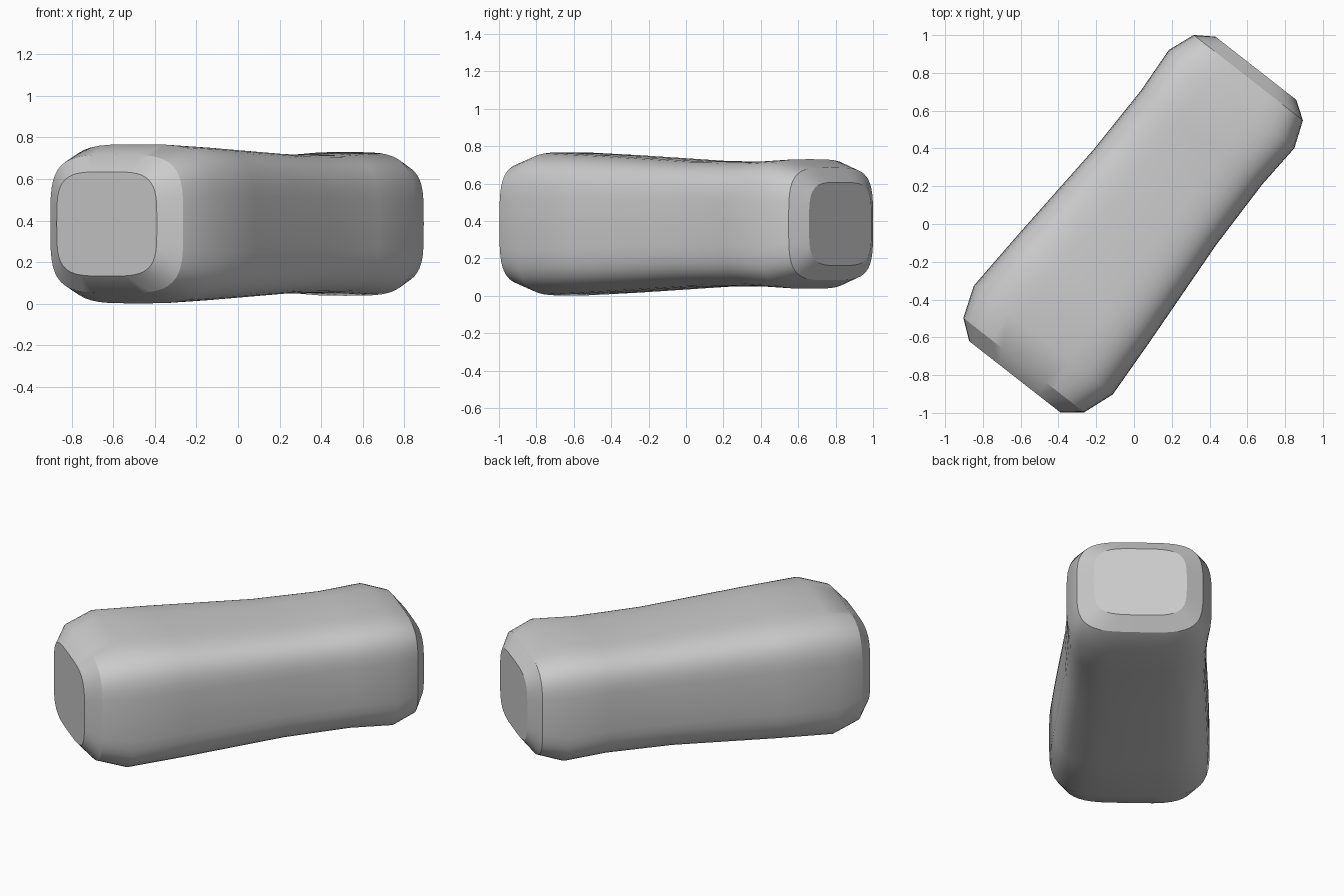
import bpy, bmesh, math

cube = bpy.data.objects.get("Cube")
if cube:
    bpy.data.objects.remove(cube, do_unlink=True)

# Single plain grey
grey = bpy.data.materials.new("light grey")
grey.use_nodes = True
grey.diffuse_color = (0.6, 0.6, 0.6, 1)
grey.node_tree.nodes["Principled BSDF"].inputs["Base Color"].default_value = (0.6, 0.6, 0.6, 1)

# Stations along the block: position, half width
STATIONS = [(-1.026, 0.306), (-0.948, 0.406), (-0.78, 0.467), (-0.443, 0.45),
            (0.18, 0.411), (0.584, 0.406), (0.839, 0.422), (0.983, 0.367),
            (1.047, 0.271)]
HEIGHT_RATIO = 0.82
MID_Z = 0.384
SEGMENTS = 48
YAW = math.radians(-38)


def rounded(c):
    """Superellipse coordinate for a rounded square outline."""
    return math.copysign(abs(c) ** 0.5, c)


def ring(bm, y, half):
    verts = []
    for i in range(SEGMENTS):
        a = math.tau * i / SEGMENTS
        x = half * rounded(math.cos(a))
        z = half * HEIGHT_RATIO * rounded(math.sin(a))
        verts.append(bm.verts.new((x, y, z)))
    return verts


# Waisted block with chamfered ends, lofted through the stations
bm = bmesh.new()
rings = [ring(bm, y, half) for y, half in STATIONS]
for low, high in zip(rings, rings[1:]):
    for i in range(SEGMENTS):
        j = (i + 1) % SEGMENTS
        bm.faces.new((low[i], low[j], high[j], high[i]))
bm.faces.new(rings[0])
bm.faces.new(rings[-1])
bmesh.ops.recalc_face_normals(bm, faces=bm.faces)

mesh = bpy.data.meshes.new("rounded_block")
bm.to_mesh(mesh)
bm.free()
mesh.materials.append(grey)
block = bpy.data.objects.new("rounded_block", mesh)
bpy.context.collection.objects.link(block)
block.location = (0, 0, MID_Z)
block.rotation_euler = (0, 0, YAW)

# Smooth sides, crisp end caps
bpy.ops.object.select_all(action="DESELECT")
block.select_set(True)
bpy.context.view_layer.objects.active = block
bpy.ops.object.shade_smooth_by_angle(angle=math.radians(30))
